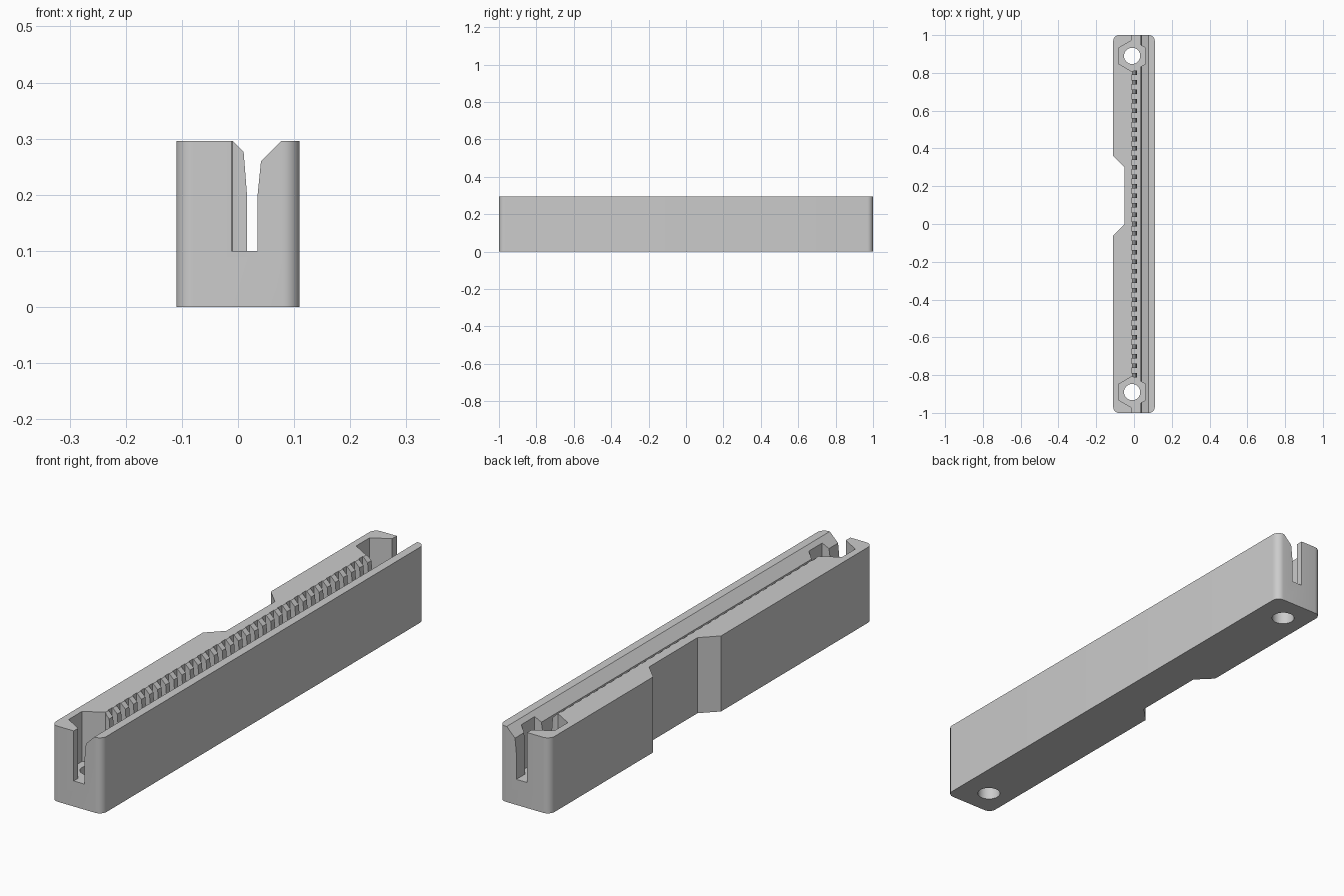
import bpy, bmesh, math
from mathutils import Vector

cube = bpy.data.objects.get("Cube")
if cube:
    bpy.data.objects.remove(cube, do_unlink=True)

HALF_W, HEIGHT, FLOOR = 0.11, 0.296, 0.1
GROOVE_X = -0.012
SCREW_X, SCREW_Y = -0.01, 0.89
PITCH, TOOTH = 0.05, 0.024

grey = bpy.data.materials.new("light grey plastic")
grey.use_nodes = True
grey.diffuse_color = (0.6, 0.6, 0.6, 1)
grey.node_tree.nodes["Principled BSDF"].inputs["Base Color"].default_value = (0.6, 0.6, 0.6, 1)


def add_prism(bm, points, direction):
    """Extrude a closed outline along a direction."""
    base = bm.faces.new([bm.verts.new(p) for p in points])
    ext = bmesh.ops.extrude_face_region(bm, geom=[base])
    verts = [g for g in ext["geom"] if isinstance(g, bmesh.types.BMVert)]
    bmesh.ops.translate(bm, verts=verts, vec=Vector(direction))


def make_object(name, bm):
    bmesh.ops.recalc_face_normals(bm, faces=bm.faces)
    mesh = bpy.data.meshes.new(name)
    bm.to_mesh(mesh)
    bm.free()
    obj = bpy.data.objects.new(name, mesh)
    bpy.context.collection.objects.link(obj)
    return obj


def ring(radius, sides, y, z, turn=0.0):
    return [(SCREW_X + radius * math.cos(turn + math.tau * i / sides),
             y + radius * math.sin(turn + math.tau * i / sides), z) for i in range(sides)]


def box(bm, x0, x1, y0, y1, z0, z1):
    add_prism(bm, [(x0, y0, z0), (x1, y0, z0), (x1, y1, z0), (x0, y1, z0)], (0, 0, z1 - z0))


# Body outline with rounded corners and a thumb recess on the right side
R = 0.03
outline = []
for i, (sx, sy) in enumerate([(1, 1), (-1, 1), (-1, -1), (1, -1)]):
    for k in range(9):
        a = math.pi / 2 * (i + k / 8)
        outline.append((sx * (HALF_W - R) + R * math.cos(a), sy * (1 - R) + R * math.sin(a), 0))
    if i == 1:
        outline += [(-HALF_W, 0.36, 0), (-0.05, 0.3, 0), (-0.05, 0, 0), (-HALF_W, -0.06, 0)]
bm = bmesh.new()
add_prism(bm, outline, (0, 0, HEIGHT))
body = make_object("rack_body", bm)
body.data.materials.append(grey)

cutters = []

# Long flared groove
bm = bmesh.new()
profile = [(0.016, FLOOR), (0.035, FLOOR), (0.035, 0.2), (0.041, 0.26), (0.077, HEIGHT),
           (0.077, 0.4), (-0.009, 0.4), (-0.009, HEIGHT), (0.01, 0.277), (0.016, 0.2)]
add_prism(bm, [(x, -1.1, z) for x, z in profile], (0, 2.2, 0))
cutters.append(make_object("groove_cutter", bm))

# Gaps between the teeth and the open ends
bm = bmesh.new()
for i in range(32):
    y = -0.8 + i * PITCH
    box(bm, GROOVE_X, 0.03, y + TOOTH / 2, y + PITCH - TOOTH / 2, FLOOR, 0.4)
for s in (-1, 1):
    y0, y1 = sorted((s * (0.8 + TOOTH / 2), s * 1.1))
    box(bm, GROOVE_X, 0.03, y0, y1, FLOOR, 0.4)
cutters.append(make_object("tooth_gap_cutter", bm))

# Hexagonal nut pockets, then screw holes
bm = bmesh.new()
for s in (-1, 1):
    add_prism(bm, ring(0.083, 6, s * SCREW_Y, FLOOR, math.pi / 2), (0, 0, 0.3))
cutters.append(make_object("nut_pocket_cutter", bm))
bm = bmesh.new()
for s in (-1, 1):
    add_prism(bm, ring(0.043, 32, s * SCREW_Y, -0.1), (0, 0, 0.35))
cutters.append(make_object("screw_hole_cutter", bm))

for cutter in cutters:
    cutter.hide_render = True
    mod = body.modifiers.new(cutter.name, "BOOLEAN")
    mod.operation, mod.solver, mod.object = "DIFFERENCE", "EXACT", cutter

# Apply the cuts, discard the helpers and smooth the rounded faces
bpy.ops.object.select_all(action="DESELECT")
body.select_set(True)
bpy.context.view_layer.objects.active = body
for mod in list(body.modifiers):
    bpy.ops.object.modifier_apply(modifier=mod.name)
for cutter in cutters:
    bpy.data.objects.remove(cutter, do_unlink=True)
bpy.ops.object.shade_smooth_by_angle(angle=math.radians(25))
